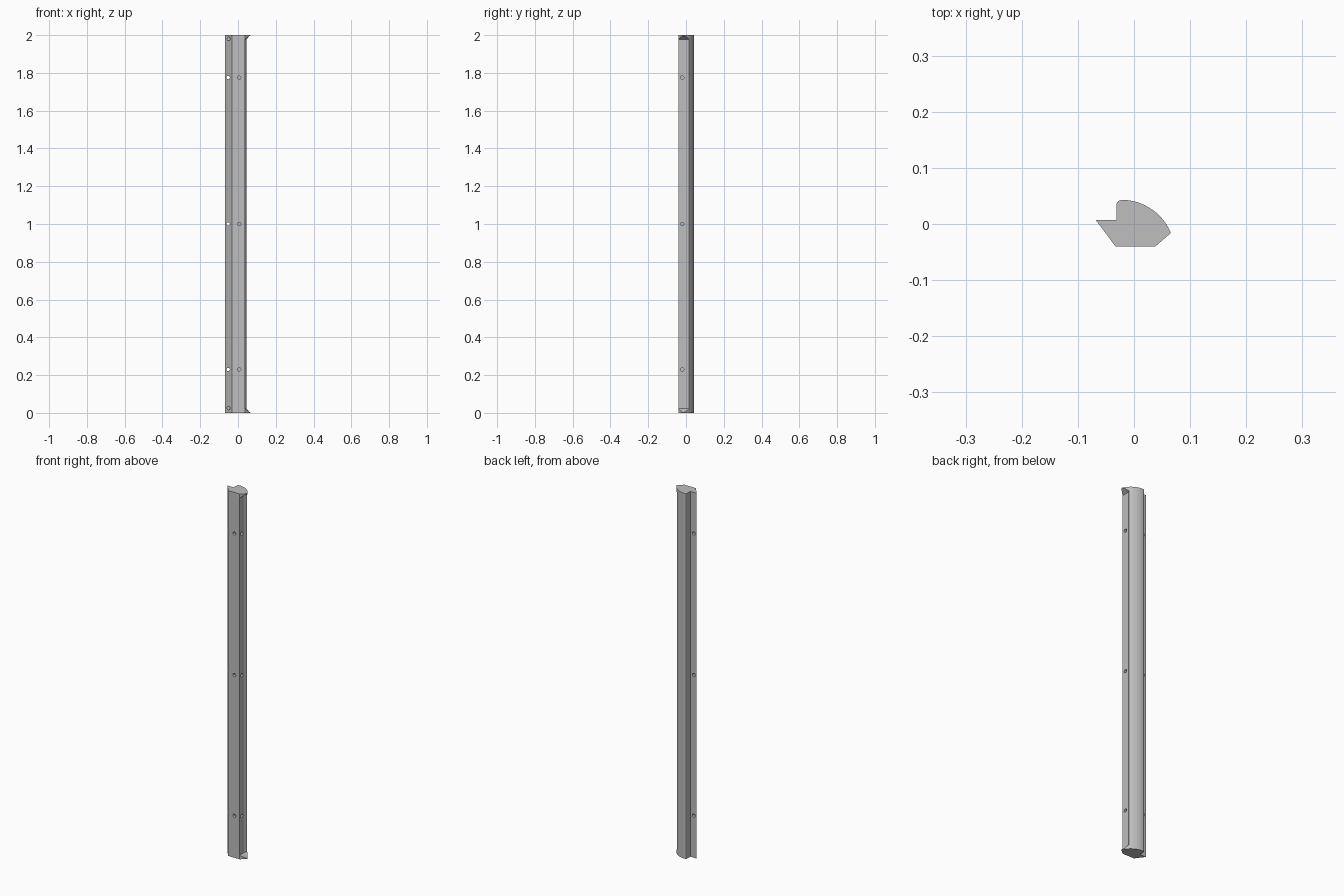
import bpy, bmesh, math
from mathutils import Vector

cube = bpy.data.objects.get("Cube")
if cube:
    bpy.data.objects.remove(cube, do_unlink=True)

LENGTH = 2.0
grey = bpy.data.materials.new("matte grey")
grey.use_nodes = True
grey.diffuse_color = (0.52, 0.52, 0.52, 1)
grey.node_tree.nodes["Principled BSDF"].inputs["Base Color"].default_value = grey.diffuse_color


def loft(name, sections):
    """Join matching (x, y, z) rings into a closed solid."""
    bm = bmesh.new()
    rings = [[bm.verts.new(p) for p in ring] for ring in sections]
    n = len(rings[0])
    bm.faces.new(rings[0][::-1])
    bm.faces.new(rings[-1])
    for low, high in zip(rings, rings[1:]):
        for i in range(n):
            j = (i + 1) % n
            bm.faces.new((low[i], low[j], high[j], high[i]))
    bmesh.ops.recalc_face_normals(bm, faces=bm.faces)
    mesh = bpy.data.meshes.new(name)
    bm.to_mesh(mesh)
    bm.free()
    mesh.materials.append(grey)
    obj = bpy.data.objects.new(name, mesh)
    bpy.context.collection.objects.link(obj)
    return obj


def drill(name, start, end, radius=0.009):
    """Cylinder between two points."""
    a, b = Vector(start), Vector(end)
    turn = (b - a).to_track_quat('Z', 'Y')
    circle = [turn @ Vector((radius * math.cos(t), radius * math.sin(t), 0))
              for t in (math.tau * i / 20 for i in range(20))]
    return loft(name, [[a + c for c in circle], [b + c for c in circle]])


# Extrusion profile: flange, step, rounded back, lip
profile = [(0.067, -0.015), (0.038, -0.04), (-0.033, -0.04), (-0.068, 0.007),
           (-0.031, 0.007), (-0.031, 0.036), (-0.028, 0.041)]
centre, radius = Vector((-0.022, -0.0515)), 0.0945
for i in range(25):
    a = math.radians(90 - 68 * i / 24)
    profile.append((centre.x + radius * math.cos(a), centre.y + radius * math.sin(a)))
rail = loft("rail_body", [[(x, y, z) for x, y in profile] for z in (0, LENGTH)])

# Recess along the side, leaving a sloped lip at each end
wall = [(0.0375, -0.06), (0.0375, 0.0), (0.045, 0.014), (0.045, 0.06)]
sections = []
for z, shift in ((0.003, 0.026), (0.022, 0), (LENGTH - 0.022, 0), (LENGTH - 0.003, 0.026)):
    sections.append([(x + shift, y, z) for x, y in wall] + [(0.12, 0.06, z), (0.12, -0.06, z)])
cutters = [loft("side_recess_cutter", sections)]

# Screw holes through the flange, and blind holes in the front and side
for z in (0.23, 1.0, 1.775):
    cutters += [drill("flange_hole_cutter", (-0.052, -0.06, z), (-0.052, 0.03, z)),
                drill("front_hole_cutter", (0.006, -0.06, z), (0.006, -0.025, z)),
                drill("side_hole_cutter", (0.06, -0.02, z), (0.022, -0.02, z))]

# Blind holes near the two ends of the sloped face
for z in (0.025, LENGTH - 0.02):
    cutters.append(drill("end_hole_cutter", (-0.05, -0.06, z), (-0.05, -0.003, z)))

for cutter in cutters:
    cutter.hide_render = True
    mod = rail.modifiers.new(cutter.name, 'BOOLEAN')
    mod.operation = 'DIFFERENCE'
    mod.solver = 'EXACT'
    mod.object = cutter

bpy.ops.object.select_all(action='DESELECT')
rail.select_set(True)
bpy.context.view_layer.objects.active = rail
for mod in list(rail.modifiers):
    bpy.ops.object.modifier_apply(modifier=mod.name)
for cutter in cutters:
    bpy.data.objects.remove(cutter, do_unlink=True)
bpy.ops.object.shade_smooth_by_angle(angle=math.radians(25))
